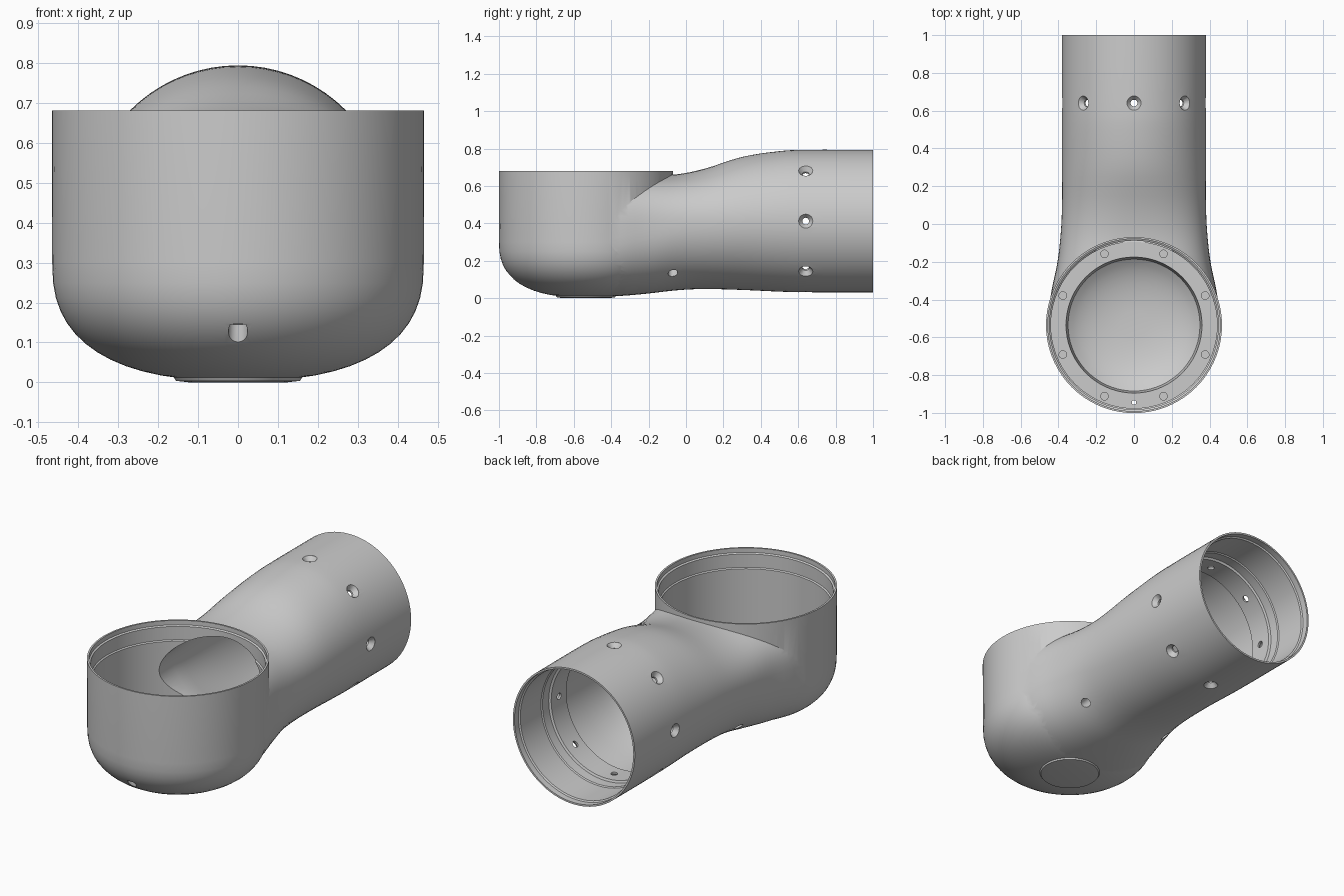
import bpy, bmesh
from math import sin, cos, pi
from mathutils import Matrix, Vector

if "Cube" in bpy.data.objects:
    bpy.data.objects.remove(bpy.data.objects["Cube"])

CUP_Y, TUBE_Z = -0.535, 0.412


def skin(bm, rings):
    """Join vertex rings into a closed solid with capped ends."""
    loops = [[bm.verts.new(p) for p in ring] for ring in rings]
    n = len(loops[0])
    for a, b in zip(loops, loops[1:]):
        for i in range(n):
            j = (i + 1) % n
            bm.faces.new((a[i], a[j], b[j], b[i]))
    bm.faces.new(loops[0][::-1])
    bm.faces.new(loops[-1])


def lathe(bm, profile, mat=Matrix(), segs=72):
    skin(bm, [[mat @ Vector((r * cos(2 * pi * i / segs), r * sin(2 * pi * i / segs), z))
               for i in range(segs)] for r, z in profile])


def power(v, n):
    return abs(v) ** (2 / n) * (1 if v >= 0 else -1)


def section(key, segs=72):
    """Rounded section in xz: y, half width, mid z, bottom, top, roundness below and above."""
    y, w, zc, bot, top, nb, nt = key
    pts = []
    for i in range(segs):
        c, s = cos(2 * pi * i / segs), sin(2 * pi * i / segs)
        n = nt if s >= 0 else nb
        h = top - zc if s >= 0 else zc - bot
        pts.append((w * power(c, n), y, zc + h * power(s, n)))
    return pts


def smooth_keys(keys, steps=4):
    """Catmull-Rom interpolation between key sections."""
    out = []
    for i in range(len(keys) - 1):
        p = [keys[max(0, min(len(keys) - 1, i + k))] for k in (-1, 0, 1, 2)]
        for s in range(steps):
            t = s / steps
            out.append([0.5 * (2 * b + (c - a) * t + (2 * a - 5 * b + 4 * c - d) * t * t
                               + (3 * b - a - 3 * c + d) * t ** 3) for a, b, c, d in zip(*p)])
    return out + [keys[-1]]


def bowl(r, bot, mid, n=2.5, steps=14, r_max=None):
    """Rounded bowl profile from the bottom centre up to the wall."""
    pts = []
    for i in range(1, steps + 1):
        a = pi / 2 * i / steps
        pts.append((r * power(sin(a), n), mid - (mid - bot) * power(cos(a), n)))
    return [p for p in pts if r_max is None or p[0] < r_max]


def make(name, bm):
    bmesh.ops.recalc_face_normals(bm, faces=bm.faces)
    me = bpy.data.meshes.new(name)
    bm.to_mesh(me)
    bm.free()
    ob = bpy.data.objects.new(name, me)
    bpy.context.collection.objects.link(ob)
    return ob


def boolean(target, tool, op):
    tool.hide_render = True
    mod = target.modifiers.new(op, 'BOOLEAN')
    mod.operation, mod.solver, mod.object = op, 'EXACT', tool
    bpy.context.view_layer.objects.active = target
    bpy.ops.object.modifier_apply(modifier=mod.name)
    bpy.data.objects.remove(tool)


cup_mat = Matrix.Translation((0, CUP_Y, 0))

# upright cup
bm = bmesh.new()
lathe(bm, bowl(0.465, 0.004, 0.30) + [(0.466, 0.68)], cup_mat)
shell = make("elbow_shell", bm)

# blended neck running into the horizontal tube
bm = bmesh.new()
tube = (0.381, TUBE_Z, 0.031, 0.793, 2, 2)
keys = [(-0.53, 0.463, 0.30, 0.006, 0.655, 2.5, 4),
        (-0.35, 0.436, 0.33, 0.012, 0.655, 2.4, 3.2),
        (-0.20, 0.405, 0.36, 0.025, 0.657, 2.3, 2.8),
        (-0.05, 0.388, 0.385, 0.042, 0.662, 2.1, 2.4),
        (0.10, 0.381, 0.40, 0.049, 0.692, 2.05, 2.15),
        (0.30, 0.381, 0.41, 0.044, 0.755, 2, 2),
        (0.50, 0.381, 0.412, 0.035, 0.786, 2, 2),
        (0.65,) + tube, (1.0,) + tube]
skin(bm, [section(k) for k in smooth_keys(keys)])
boolean(shell, make("neck", bm), 'UNION')

# cup cavity: bowl floor, flat screw flange, wall and stepped lip
bm = bmesh.new()
lathe(bm, bowl(0.425, 0.03, 0.30, r_max=0.355) + [(0.36, 0.2), (0.44, 0.2), (0.44, 0.57),
      (0.447, 0.575), (0.447, 0.65), (0.456, 0.655), (0.456, 0.8)], cup_mat)
boolean(shell, make("cup_cavity", bm), 'DIFFERENCE')

# tube bore: passage into the cup, retaining band and stepped mouth
bm = bmesh.new()
bore = [(-0.4, 0.32, 0.41, 0.205), (-0.1, 0.33, 0.412, 0.206), (0.0, 0.335, 0.405, 0.235),
        (0.15, 0.34, 0.405, 0.28), (0.3, 0.345, 0.412, 0.325), (0.45, 0.35, TUBE_Z, 0.345),
        (0.57, 0.355, TUBE_Z, 0.355), (0.575, 0.345, TUBE_Z, 0.345),
        (0.71, 0.345, TUBE_Z, 0.345), (0.715, 0.357, TUBE_Z, 0.357),
        (0.77, 0.357, TUBE_Z, 0.357), (0.775, 0.363, TUBE_Z, 0.363),
        (0.96, 0.363, TUBE_Z, 0.363), (0.965, 0.371, TUBE_Z, 0.371),
        (1.1, 0.371, TUBE_Z, 0.371)]
skin(bm, [section((y, w, zc, zc - h, zc + h, 2, 2)) for y, w, zc, h in bore])
boolean(shell, make("tube_bore", bm), 'DIFFERENCE')

# screw holes
bm = bmesh.new()
for i in range(8):
    # countersunk holes around the tube
    mat = Matrix.Translation((0, 0.64, TUBE_Z)) @ Matrix.Rotation(i * pi / 4, 4, 'Y')
    lathe(bm, [(0.018, 0.30), (0.018, 0.355), (0.038, 0.38), (0.038, 0.42)], mat, 20)
    # blind holes in the cup flange
    a = pi / 8 + i * pi / 4
    mat = Matrix.Translation((0.408 * cos(a), CUP_Y + 0.408 * sin(a), 0))
    lathe(bm, [(0.02, 0.165), (0.02, 0.26)], mat, 20)
# slanted access holes under the neck
for side in (-1, 1):
    mat = Matrix.Translation((0, -0.07, TUBE_Z)) @ Matrix.Rotation(side * 3 * pi / 4, 4, 'Y')
    lathe(bm, [(0.026, 0.29), (0.026, 0.5)], mat, 20)
# vertical screw channel at the front
lathe(bm, [(0.024, -0.1), (0.024, 0.145), (0.012, 0.147), (0.012, 0.3)],
      Matrix.Translation((0, -0.945, 0)), 20)
boolean(shell, make("screw_holes", bm), 'DIFFERENCE')

# plain round badge plate under the cup
bm = bmesh.new()
lathe(bm, [(0.12, 0.0), (0.155, 0.004), (0.16, 0.012)], cup_mat, 48)
plate = make("base_plate", bm)

for ob in (shell, plate):
    bpy.ops.object.select_all(action='DESELECT')
    ob.select_set(True)
    bpy.context.view_layer.objects.active = ob
    bpy.ops.object.shade_smooth_by_angle(angle=0.5)
